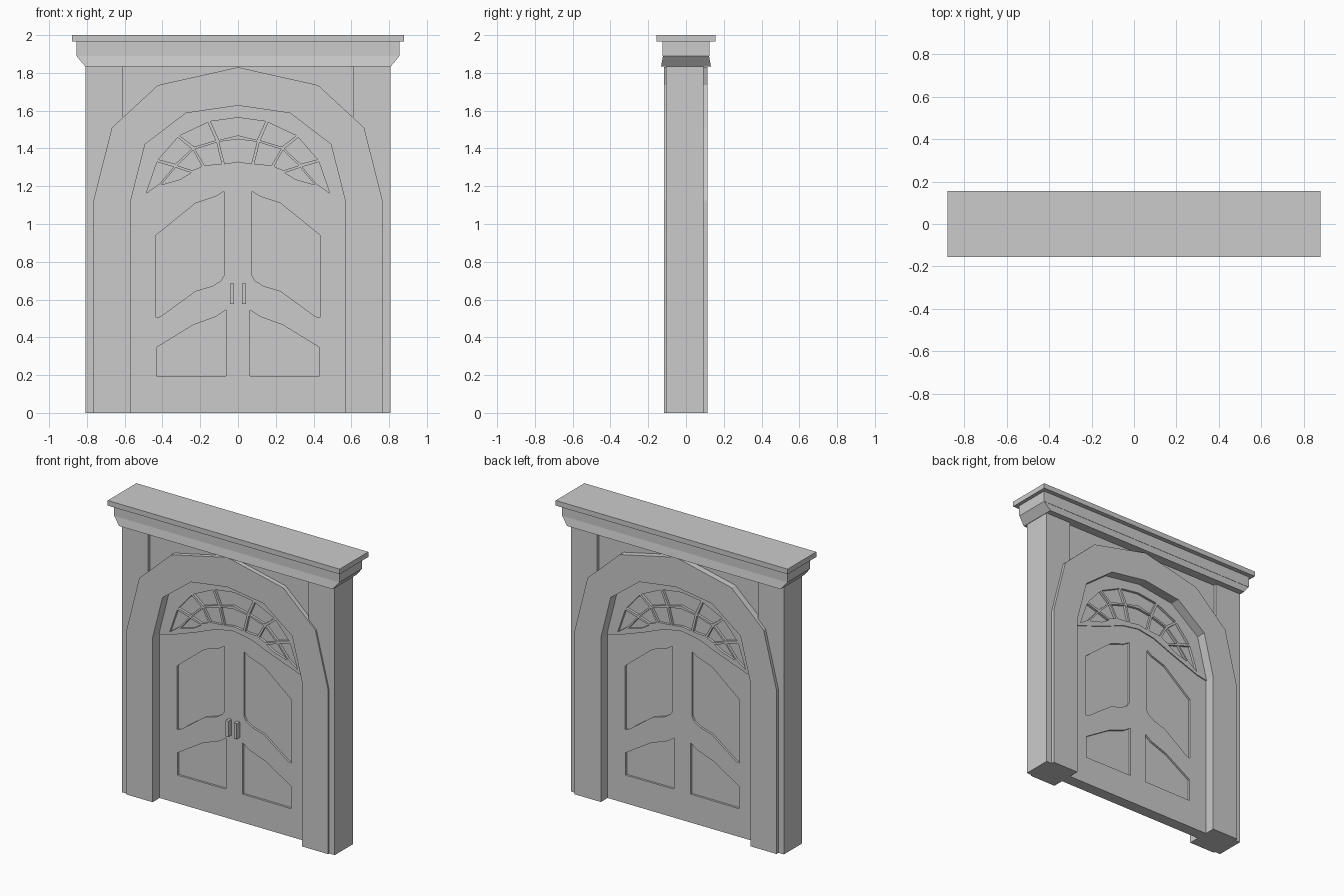
import bpy, bmesh, math
from mathutils import Vector

if "Cube" in bpy.data.objects:
    bpy.data.objects.remove(bpy.data.objects["Cube"])


def slab(name, loops, y0, y1):
    """Extruded x-z outline between y0 and y1; extra loops become holes."""
    cu = bpy.data.curves.new(name, 'CURVE')
    cu.dimensions = '2D'
    cu.fill_mode = 'BOTH'
    cu.extrude = (y1 - y0) / 2
    for pts in loops:
        sp = cu.splines.new('POLY')
        sp.points.add(len(pts) - 1)
        for p, (x, z) in zip(sp.points, pts):
            p.co = (x, z, 0, 1)
        sp.use_cyclic_u = True
    tmp = bpy.data.objects.new(name + "_outline", cu)
    bpy.context.collection.objects.link(tmp)
    bpy.context.view_layer.update()
    me = bpy.data.meshes.new_from_object(tmp.evaluated_get(bpy.context.evaluated_depsgraph_get()))
    bpy.data.objects.remove(tmp)
    bm = bmesh.new()
    bm.from_mesh(me)
    for v in bm.verts:
        x, y, z = v.co
        v.co = (x, (y0 + y1) / 2 - z, y)
    bmesh.ops.remove_doubles(bm, verts=bm.verts, dist=1e-5)
    bmesh.ops.recalc_face_normals(bm, faces=bm.faces)
    for f in bm.faces:
        f.smooth = False
    bm.to_mesh(me)
    bm.free()
    ob = bpy.data.objects.new(name, me)
    bpy.context.collection.objects.link(ob)
    return ob


def frustum(name, low, high, z0, z1):
    """Box with separate half sizes (x, y) at the bottom and the top."""
    v = [(sx * hx, sy * hy, z) for (hx, hy), z in ((low, z0), (high, z1))
         for sx, sy in ((-1, -1), (1, -1), (1, 1), (-1, 1))]
    f = [(3, 2, 1, 0), (4, 5, 6, 7)] + [(i, (i + 1) % 4, (i + 1) % 4 + 4, i + 4) for i in range(4)]
    me = bpy.data.meshes.new(name)
    me.from_pydata(v, [], f)
    bpy.context.collection.objects.link(bpy.data.objects.new(name, me))


def flip(pts):
    return [(-x, z) for x, z in reversed(pts)]


def full(half):
    """Right half, ordered outside to centre, continued down the left side."""
    return half + [p for p in flip(half) if p[0] != 0]


def rect(x0, x1, z0, z1):
    return [(x0, z0), (x1, z0), (x1, z1), (x0, z1)]


def shrink(pts, d):
    c = sum((Vector(p) for p in pts), Vector((0, 0))) / len(pts)
    return [tuple(Vector(p) + (c - Vector(p)).normalized() * d) for p in pts]


# Cornice
frustum("cornice_cap", (0.88, 0.155), (0.88, 0.155), 1.965, 2.0)
frustum("cornice_band", (0.855, 0.124), (0.855, 0.124), 1.89, 1.965)
frustum("cornice_taper", (0.81, 0.132), (0.855, 0.122), 1.835, 1.89)

# Pilasters and the recessed wall above the arch
for side, s in (("right", 1), ("left", -1)):
    slab("pilaster_" + side, [rect(s * 0.61, s * 0.807, 0, 1.835)], -0.105, 0.092)
slab("spandrel", [full([(0.61, 1.84), (0.61, 1.45), (0.40, 1.68), (0, 1.76)][::1])], -0.085, 0.07)

# Arch surround
outer = [(0.765, 0), (0.765, 1.125), (0.668, 1.51), (0.424, 1.735), (0, 1.83)]
inner = [(0.567, 0), (0.567, 1.126), (0.492, 1.422), (0.276, 1.587), (0, 1.627)]
slab("arch_surround", [full(outer) + full(inner)[::-1]], -0.116, 0.113)

# Double door with recessed panels
rail = [(0.567, 1.126), (0.49, 1.14), (0.28, 1.215), (0.13, 1.275), (0, 1.297)]
upper = [(0.073, 1.173), (0.115, 1.147), (0.225, 1.11), (0.435, 0.94), (0.435, 0.505),
         (0.41, 0.51), (0.225, 0.645), (0.135, 0.672), (0.09, 0.70), (0.073, 0.73)]
lower = [(0.063, 0.545), (0.115, 0.51), (0.238, 0.465), (0.43, 0.347), (0.43, 0.193), (0.063, 0.195)]
slab("door", [full([(0.567, 0)] + rail), upper, flip(upper), lower, flip(lower)], -0.04, 0.04)
slab("door_panels", [full([(0.56, 0.01), (0.56, 1.12)] + rail[1:])], -0.026, 0.026)

# Fanlight: two rows of panes between three arcs of ray stations
arcs = [[(0.492, 1.155), (0.430, 1.338), (0.318, 1.468), (0.155, 1.546), (0, 1.573)],
        [(0.415, 1.203), (0.332, 1.308), (0.236, 1.400), (0.109, 1.440), (0, 1.459)],
        [(0.300, 1.228), (0.238, 1.274), (0.182, 1.302), (0.078, 1.312), (0, 1.320)]]
panes = []
for a, b in zip(arcs, arcs[1:]):
    for k in range(3):
        p = shrink([a[k], a[k + 1], b[k + 1], b[k]], 0.01)
        panes += [p, flip(p)]
    panes.append(shrink(full(a[3:]) + full(b[3:])[::-1], 0.01))
fan = full(inner[1:]) + full(rail)[::-1][1:-1]
slab("fanlight_frame", [fan] + panes, -0.047, 0.047)
slab("fanlight_panes", [fan], -0.03, 0.03)

# Handles on the front
for side, s in (("right", 1), ("left", -1)):
    slab("handle_" + side, [rect(s * 0.021, s * 0.042, 0.577, 0.685)], -0.075, -0.035)
